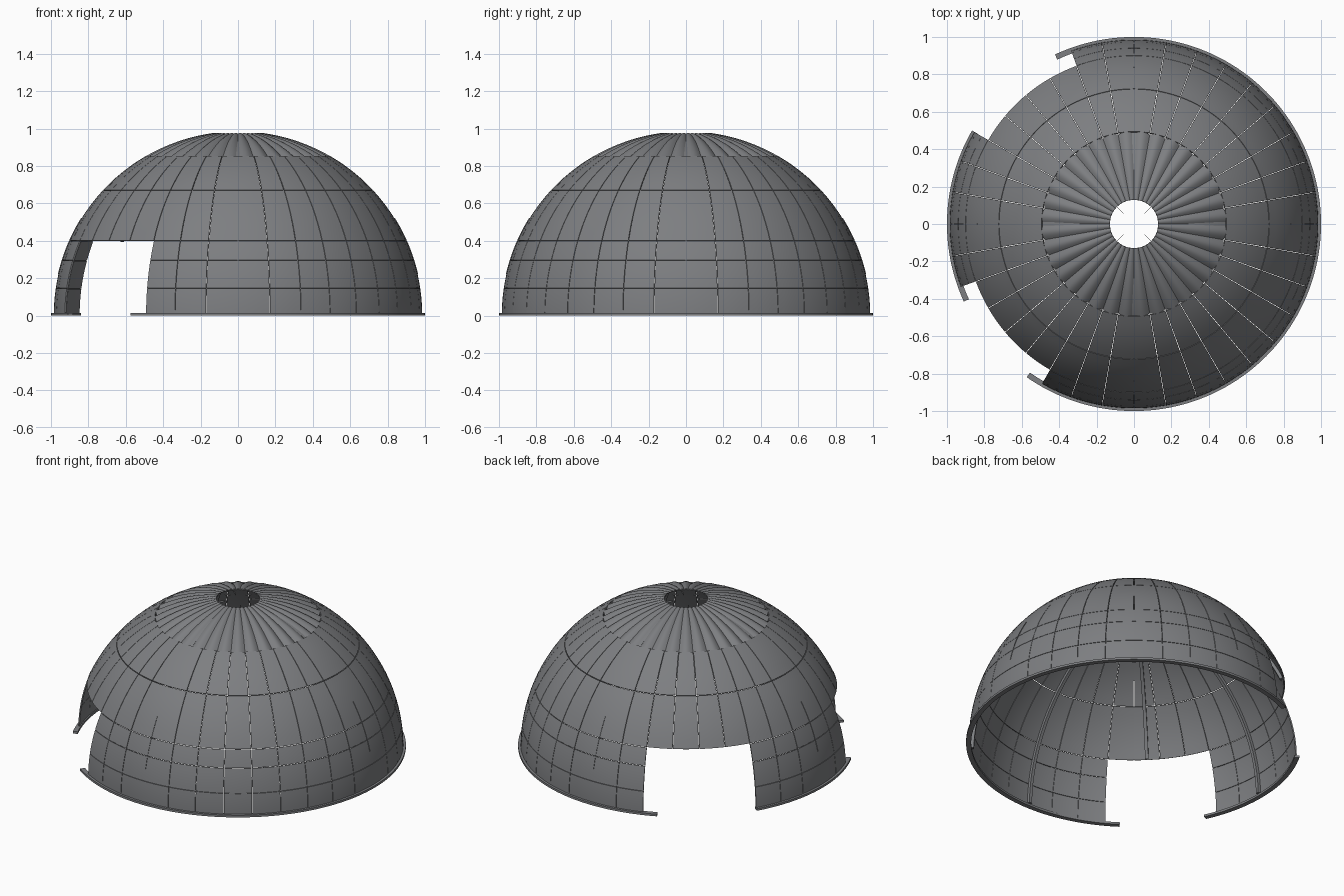
import bpy, bmesh, math

if "Cube" in bpy.data.objects:
    bpy.data.objects.remove(bpy.data.objects["Cube"])

R = 0.985                       # dome radius
DOOR_TOP = 0.40
DOORS = [(110, 150), (200, 240)]

steel = bpy.data.materials.new("steel grey")
steel.diffuse_color = (0.205, 0.21, 0.22, 1)
steel.use_nodes = True
steel.node_tree.nodes["Principled BSDF"].inputs["Base Color"].default_value = steel.diffuse_color


def on_dome(deg, z, r=R):
    """Point on a sphere of radius r at a compass angle and height."""
    a, h = math.radians(deg), math.sqrt(max(r * r - z * z, 0))
    return (h * math.cos(a), h * math.sin(a), z)


def spread(a, b, n):
    return [a + (b - a) * i / n for i in range(n + 1)]


def heights(z0, z1, n, r=R):
    """Heights evenly spaced along the meridian."""
    return [r * math.sin(t) for t in spread(math.asin(z0 / r), math.asin(z1 / r), n)]


def add_grid(bm, point, us, vs):
    rows = [[bm.verts.new(point(u, v)) for u in us] for v in vs]
    for lo, hi in zip(rows, rows[1:]):
        for i in range(len(us) - 1):
            bm.faces.new((lo[i], lo[i + 1], hi[i + 1], hi[i]))


def finish(bm, name, thickness=0, weld=False):
    if weld:
        bmesh.ops.remove_doubles(bm, verts=bm.verts, dist=1e-5)
        bmesh.ops.recalc_face_normals(bm, faces=bm.faces)
    me = bpy.data.meshes.new(name)
    bm.to_mesh(me)
    bm.free()
    me.materials.append(steel)
    ob = bpy.data.objects.new(name, me)
    bpy.context.collection.objects.link(ob)
    if thickness:
        mod = ob.modifiers.new("thickness", 'SOLIDIFY')
        mod.thickness, mod.offset = thickness, -1
    bpy.ops.object.select_all(action='DESELECT')
    ob.select_set(True)
    bpy.context.view_layer.objects.active = ob
    if thickness:
        bpy.ops.object.modifier_apply(modifier="thickness")
    bpy.ops.object.shade_smooth_by_angle(angle=math.radians(30))
    return ob


def in_door(a0, a1, z1):
    return z1 <= DOOR_TOP and any(d0 <= a0 and a1 <= d1 for d0, d1 in DOORS)


# curved wall panels with fine gaps, skipping the two doorways
bm = bmesh.new()
seams = [a for a in range(10, 371, 10) if a % 90]
levels = [0.012, 0.145, 0.295, DOOR_TOP, 0.67, 0.852]
for a0, a1 in zip(seams, seams[1:]):
    for z0, z1 in zip(levels, levels[1:]):
        if in_door(a0, a1, z1):
            continue
        gap = 0.0013
        top = z1 if z1 == levels[-1] else z1 - gap
        trim = math.degrees(gap / math.sqrt(R * R - z1 * z1))
        add_grid(bm, on_dome, spread(a0 + trim, a1 - trim, (a1 - a0) // 2),
                 heights(z0 + gap, top, 6))
finish(bm, "wall_panels", 0.008)


# fluted roof cap with an open eye at the top
def flute(deg, z):
    x, y, z = on_dome(deg, z)
    dip = 0.035 * math.hypot(x, y) * (1 - abs(math.sin(math.radians(18 * deg))))
    k = 1 - dip / R
    return (x * k, y * k, z * k)


bm = bmesh.new()
eye_z = math.sqrt(R * R - 0.13 ** 2)
add_grid(bm, flute, spread(0, 360, 360), heights(0.852, eye_z, 14))
bmesh.ops.remove_doubles(bm, verts=bm.verts, dist=1e-5)
finish(bm, "fluted_cap", 0.006)


# base rail, broken at the doorways
def rail(bm, a0, a1):
    section = [(0.970, 0.004), (1.0, 0.004), (1.0, 0.018), (0.970, 0.018), (0.970, 0.004)]

    def point(a, i):
        r, z = section[i]
        t = math.radians(a)
        return (r * math.cos(t), r * math.sin(t), z - 0.004)

    add_grid(bm, point, spread(a0, a1, int((a1 - a0) / 2)), range(5))
    for a in (a0, a1):
        bm.faces.new([bm.verts.new(point(a, i)) for i in range(4)])


bm = bmesh.new()
for a0, a1 in [(-125, 115), (150, 204.5)]:
    rail(bm, a0, a1)
finish(bm, "base_rail", weld=True)


# slim meridian ribs lining the inside
def rib(bm, deg, z0, z1, r_in, r_out, half):
    a = math.radians(deg)
    section = [(r_in, -half), (r_out, -half), (r_out, half), (r_in, half), (r_in, -half)]

    def point(i, t):
        r, s = section[i]
        h, z = r * math.cos(t), r * math.sin(t)
        return (h * math.cos(a) - s * math.sin(a), h * math.sin(a) + s * math.cos(a), z)

    t0, t1 = math.asin(z0 / R), math.asin(z1 / R)
    add_grid(bm, point, range(5), spread(t0, t1, 20))
    for t in (t0, t1):
        bm.faces.new([bm.verts.new(point(i, t)) for i in range(4)])


bm = bmesh.new()
for deg in range(0, 360, 45):
    low = DOOR_TOP + 0.005 if deg in (135, 225) else 0.015
    rib(bm, deg, low, 0.965, 0.957, 0.976, 0.010)
finish(bm, "inner_ribs", weld=True)

# narrow outer fins on the four sides
bm = bmesh.new()
for deg in range(0, 360, 90):
    rib(bm, deg, 0.22, 0.52, 0.975, 0.988, 0.002)
finish(bm, "outer_fins", weld=True)

# thin struts reaching into the roof eye
bm = bmesh.new()
for deg in range(45, 360, 90):
    rib(bm, deg, 0.965, 0.9815, 0.960, 0.972, 0.0015)
finish(bm, "eye_struts", weld=True)
